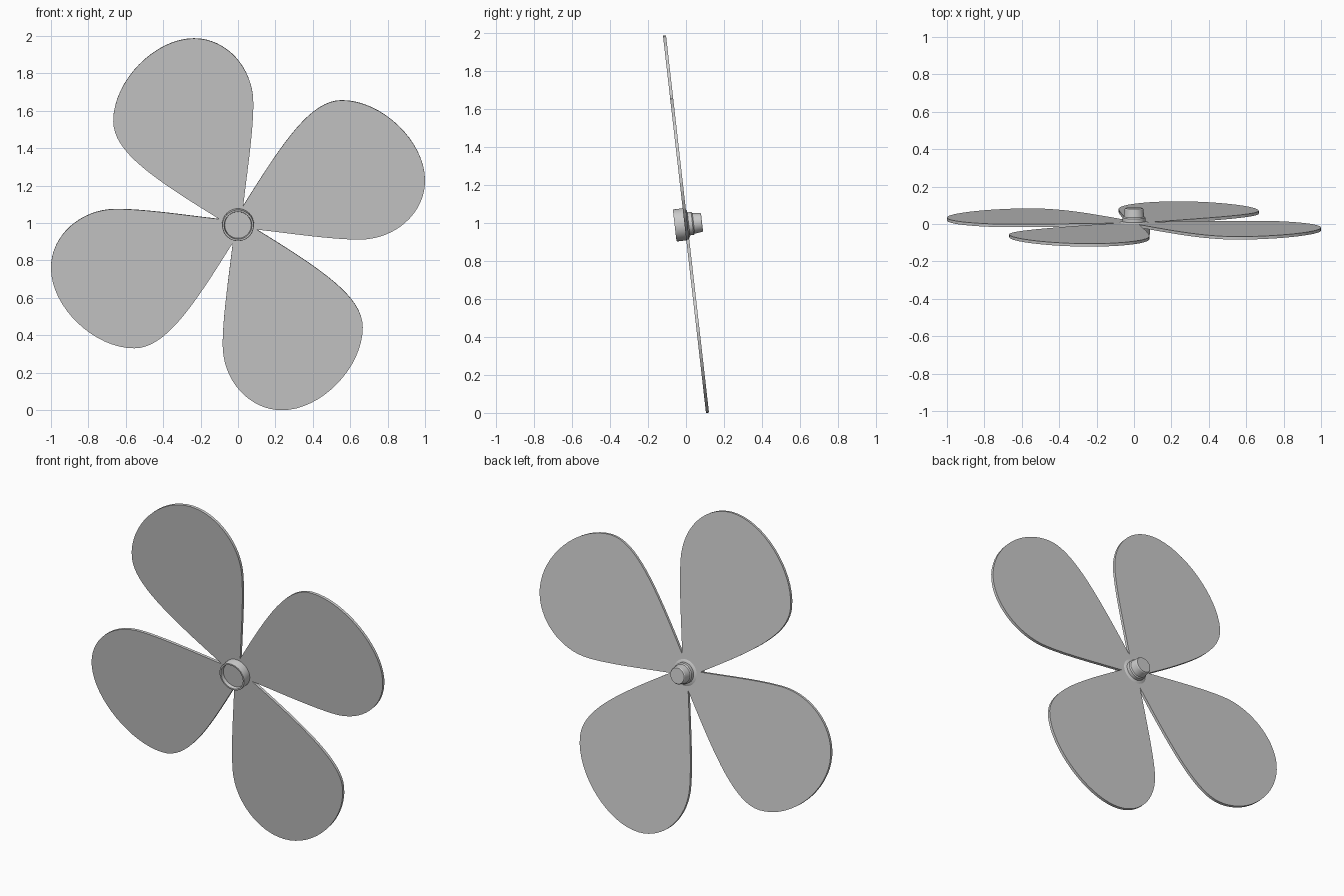
import bpy, bmesh
from math import radians, pi
from mathutils import Vector, Matrix
from mathutils.geometry import interpolate_bezier

if "Cube" in bpy.data.objects:
    bpy.data.objects.remove(bpy.data.objects["Cube"])

# Whole propeller leans slightly about x, centred at this height
PLACE = Matrix.Translation((0, 0, 0.994)) @ Matrix.Rotation(radians(6.5), 4, 'X')
HALF_THICK = 0.008


def finish(name, bm, matrix):
    bmesh.ops.remove_doubles(bm, verts=bm.verts, dist=1e-5)
    bmesh.ops.recalc_face_normals(bm, faces=bm.faces)
    mesh = bpy.data.meshes.new(name)
    bm.to_mesh(mesh)
    bm.free()
    obj = bpy.data.objects.new(name, mesh)
    bpy.context.collection.objects.link(obj)
    obj.matrix_world = matrix
    bpy.ops.object.select_all(action='DESELECT')
    obj.select_set(True)
    bpy.context.view_layer.objects.active = obj
    bpy.ops.object.shade_smooth_by_angle(angle=radians(30))
    return obj


# Blade outline: bezier segments root -> left -> tip -> right -> root
SEGMENTS = [
    ((-.100, .028), (-.450, .245), (-.667, .390), (-.667, .555)),
    ((-.667, .555), (-.667, .770), (-.445, 1.00), (-.235, 1.00)),
    ((-.235, 1.00), (-.060, 1.00), (.082, .840), (.082, .650)),
    ((.082, .650), (.082, .500), (.050, .290), (.028, .100)),
]


def blade(index):
    outline = [Vector((0, 0, 0))]
    for seg in SEGMENTS:
        pts = interpolate_bezier(*[Vector((x, 0, z)) for x, z in seg], 17)
        outline += pts if seg is SEGMENTS[-1] else pts[:-1]
    bm = bmesh.new()
    face = bm.faces.new([bm.verts.new((p.x, -HALF_THICK, p.z)) for p in outline])
    ext = bmesh.ops.extrude_face_region(bm, geom=[face], use_keep_orig=True)
    verts = [g for g in ext['geom'] if isinstance(g, bmesh.types.BMVert)]
    bmesh.ops.translate(bm, verts=verts, vec=(0, 2 * HALF_THICK, 0))
    finish(f"blade_{index + 1}", bm, PLACE @ Matrix.Rotation(index * pi / 2, 4, 'Y'))


for i in range(4):
    blade(i)

# Hub: turned profile (radius, y) with front recess and stepped, tapered rear
PROFILE = [(0, -.040), (.071, -.040), (.074, -.060), (.083, -.060), (.085, -.054),
           (.085, .004), (.070, .012), (.061, .014), (.061, .034), (.055, .040),
           (.050, .080), (.046, .085), (0, .085)]
bm = bmesh.new()
ring = [bm.verts.new((r, y, 0)) for r, y in PROFILE]
edges = [bm.edges.new(pair) for pair in zip(ring, ring[1:])]
bmesh.ops.spin(bm, geom=ring + edges, cent=(0, 0, 0), axis=(0, 1, 0),
               angle=2 * pi, steps=48)
finish("hub", bm, PLACE)
